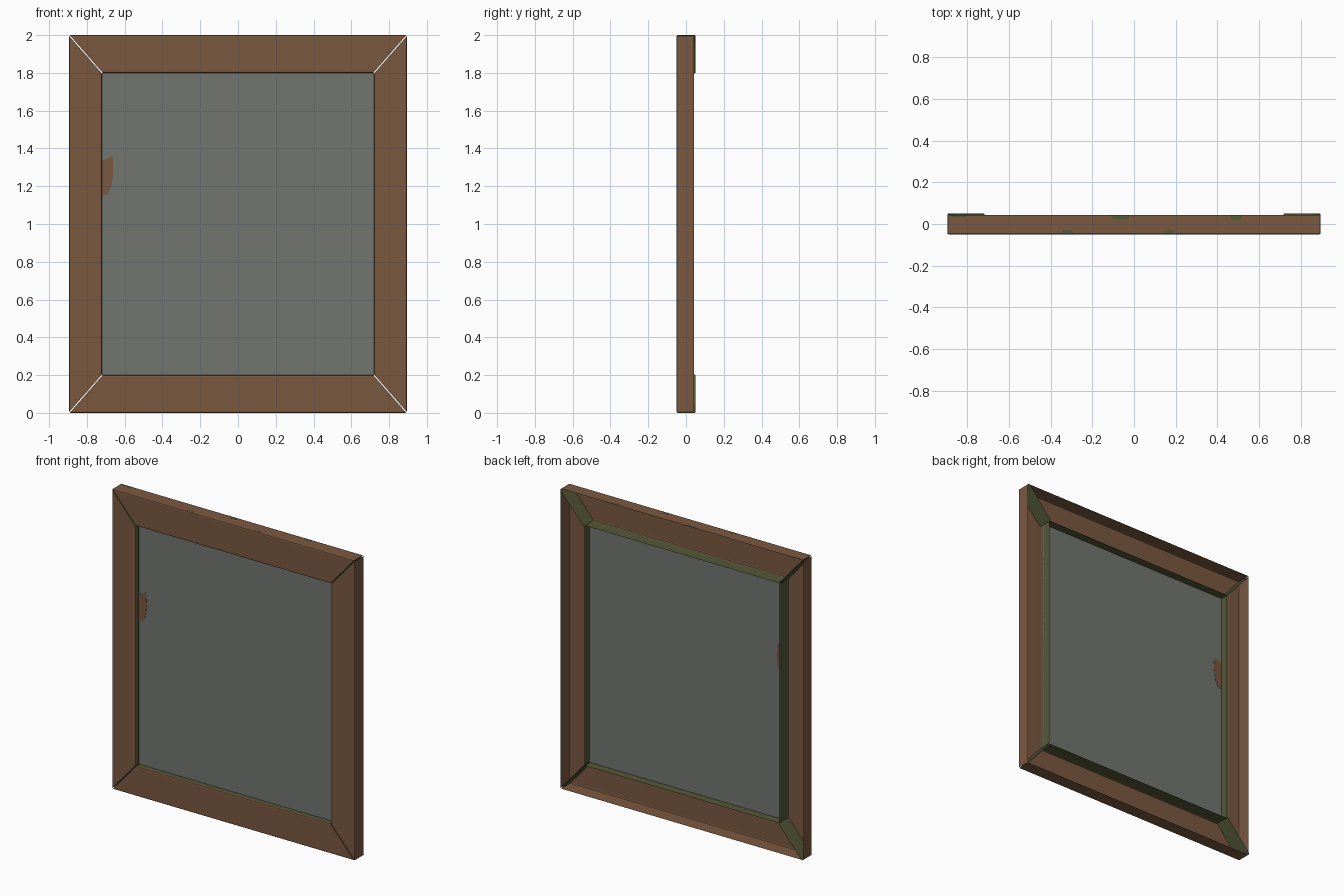
import bpy
from mathutils import Vector

if "Cube" in bpy.data.objects:
    bpy.data.objects.remove(bpy.data.objects["Cube"])


def material(name, r, g, b):
    lin = [((c / 255 + 0.055) / 1.055) ** 2.4 for c in (r, g, b)]
    m = bpy.data.materials.new(name)
    m.diffuse_color = (*lin, 1)
    m.use_nodes = True
    m.node_tree.nodes["Principled BSDF"].inputs["Base Color"].default_value = m.diffuse_color
    return m


WOOD = material("brown_wood", 122, 88, 64)
MOSS = material("moss_green", 84, 88, 56)
GLASS = material("grey_glass", 114, 118, 111)


def make(name, verts, faces, mats, indices=None):
    me = bpy.data.meshes.new(name)
    me.from_pydata(verts, [], faces)
    for m in mats:
        me.materials.append(m)
    if indices:
        for p, i in zip(me.polygons, indices):
            p.material_index = i
    ob = bpy.data.objects.new(name, me)
    bpy.context.collection.objects.link(ob)
    return ob


def plate(name, outline, depth, mat):
    # outline extruded symmetrically along the depth vector
    d = Vector(depth) / 2
    pts = [Vector(p) for p in outline]
    n = len(pts)
    faces = [list(range(n)), list(range(2 * n - 1, n - 1, -1))]
    faces += [[i, i + n, (i + 1) % n + n, (i + 1) % n] for i in range(n)]
    return make(name, [p - d for p in pts] + [p + d for p in pts], faces, [mat])


# Frame corners (x, z), outer and inner, in order round the frame
OX, IX, IZ0, IZ1 = 0.895, 0.72, 0.2, 1.8
OUTER = [Vector(p) for p in ((-OX, 0), (OX, 0), (OX, 2), (-OX, 2))]
INNER = [Vector(p) for p in ((-IX, IZ0), (IX, IZ0), (IX, IZ1), (-IX, IZ1))]
GAP = 0.004

# Hollow trough profile: t across the board (0 outer, 1 inner), and y
PROFILE = [(0, 0.042), (0, -0.043), (0.012, -0.048), (0.04, -0.05),
           (0.96, -0.05), (0.988, -0.048), (1, -0.043), (1, 0.042)]
CAP = [(0, 0.048), *PROFILE[1:-1], (1, 0.048), (0.97, 0.05), (0.03, 0.05)]

for i, side in enumerate(("bottom", "right", "top", "left")):
    j = (i + 1) % 4
    along = (OUTER[j] - OUTER[i]).normalized() * GAP

    def point(corner, t, y):
        p = OUTER[corner].lerp(INNER[corner], t) + (along if corner == i else -along)
        return (p.x, y, p.y)

    # Open-backed board with mitred ends, moss on the inner wall
    n = len(PROFILE)
    verts = [point(c, t, y) for c in (i, j) for t, y in PROFILE]
    faces = [(k, k + 1, k + 1 + n, k + n) for k in range(n - 1)]
    make(side + "_board", verts, faces, [WOOD, MOSS],
         [int(k == n - 2) for k in range(n - 1)])
    # Mitre end caps
    for c, end in ((i, "start"), (j, "end")):
        make(f"{side}_{end}_cap", [point(c, t, y) for t, y in CAP],
             [list(range(len(CAP)))], [MOSS])

# Glass pane
PANE_Y = -0.015
plate("glass_pane", [(-IX, PANE_Y, IZ0), (IX, PANE_Y, IZ0),
                     (IX, PANE_Y, IZ1), (-IX, PANE_Y, IZ1)], (0, 0.002, 0), GLASS)

# Brown stain at the left edge of the pane
STAIN = [(-0.72, 1.15), (-0.69, 1.16), (-0.67, 1.2), (-0.66, 1.28), (-0.664, 1.355),
         (-0.675, 1.357), (-0.7, 1.34), (-0.72, 1.337)]
plate("pane_stain", [(x, PANE_Y, z) for x, z in STAIN], (0, 0.005, 0), WOOD)

# Small moss spots on the top edge: centre x, half width, edge y, inner y
for x, w, y0, y1 in ((-0.84, 0.04, 0.042, 0.03), (-0.065, 0.05, 0.042, 0.022),
                     (0.49, 0.03, 0.042, 0.02), (-0.32, 0.03, -0.043, -0.028),
                     (0.17, 0.025, -0.043, -0.025)):
    plate("moss_spot", [(x - w, y0, 2), (x + w, y0, 2), (x + w * 0.6, y1, 2),
                        (x - w * 0.6, y1, 2)], (0, 0, 0.001), MOSS)
